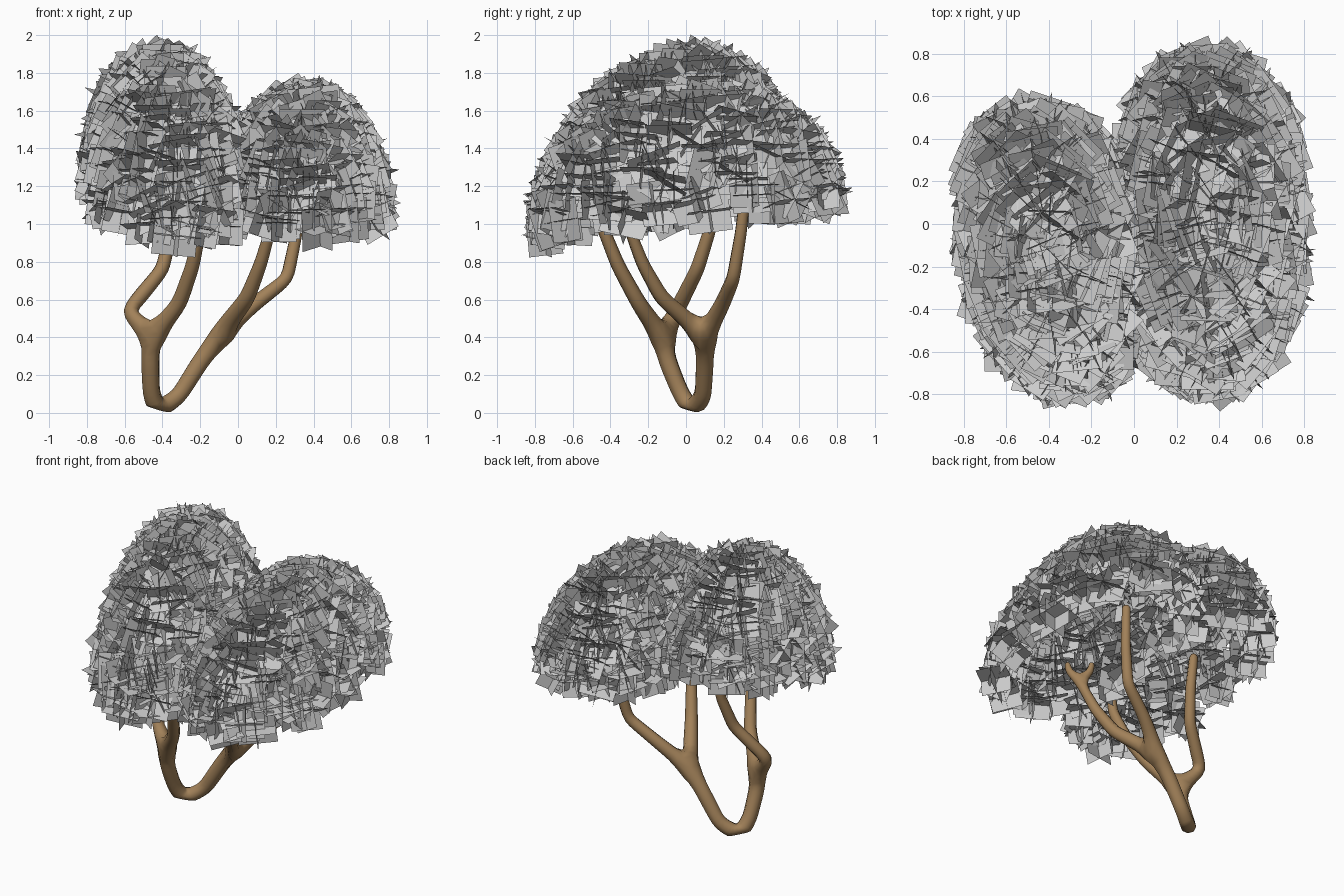
import bpy, bmesh, math, random
from mathutils import Vector, Matrix

if "Cube" in bpy.data.objects:
    bpy.data.objects.remove(bpy.data.objects["Cube"])

random.seed(4)

bark = bpy.data.materials.new("bark")
bark.diffuse_color = (0.36, 0.22, 0.10, 1)
bark.use_nodes = True
bark.node_tree.nodes["Principled BSDF"].inputs["Base Color"].default_value = bark.diffuse_color


def finish(bm, name):
    me = bpy.data.meshes.new(name)
    bm.to_mesh(me)
    bm.free()
    ob = bpy.data.objects.new(name, me)
    bpy.context.collection.objects.link(ob)
    return ob


# Trunk and branches: a skinned skeleton forking twice
bm = bmesh.new()
skin = bm.verts.layers.skin.verify()


def path(start, pts, r0, r1):
    out = []
    for i, p in enumerate(pts):
        v = bm.verts.new(p)
        r = r0 + (r1 - r0) * i / max(1, len(pts) - 1)
        v[skin].radius = (r, r)
        bm.edges.new((start, v))
        start = v
        out.append(v)
    return out


root = bm.verts.new((-0.425, 0.03, 0.012))
root[skin].radius = (0.053, 0.053)
root[skin].use_root = True

left = path(root, [(-0.46, -0.03, 0.107), (-0.465, -0.10, 0.28), (-0.46, -0.12, 0.39)], 0.05, 0.056)[-1]
right = path(root, [(-0.315, 0.09, 0.087), (-0.20, 0.10, 0.27), (-0.10, 0.10, 0.41)], 0.05, 0.056)[-1]

branches = [
    (left, [(-0.58, -0.05, 0.54), (-0.40, 0.06, 0.76), (-0.35, 0.13, 0.98), (-0.36, 0.15, 1.20)]),
    (left, [(-0.31, -0.25, 0.58), (-0.24, -0.36, 0.78), (-0.20, -0.44, 0.98), (-0.20, -0.46, 1.12)]),
    (right, [(0.05, -0.13, 0.61), (0.12, -0.23, 0.79), (0.18, -0.31, 1.00)]),
    (right, [(0.08, 0.19, 0.57), (0.26, 0.25, 0.71), (0.31, 0.29, 0.95), (0.33, 0.32, 1.22)]),
]
for start, pts in branches:
    tip = path(start, pts, 0.044, 0.030)[-1]
# small fork at the end of the inner right branch
tip = [v for v in bm.verts if (v.co - Vector((0.18, -0.31, 1.00))).length < 1e-4][0]
for s in (-1, 1):
    path(tip, [tip.co + Vector((0.05 * s, -0.04 * s, 0.07)),
               tip.co + Vector((0.06 * s, -0.05 * s, 0.14))], 0.026, 0.018)

tree = finish(bm, "trunk_and_branches")
tree.data.materials.append(bark)
sk = tree.modifiers.new("skin", 'SKIN')
sk.use_smooth_shade = True
sub = tree.modifiers.new("smooth", 'SUBSURF')
sub.levels = sub.render_levels = 1


# Foliage: two long, leaning domes covered in crossed leaf cards
def add_card(bm, c, u, v, w, h):
    vs = [bm.verts.new(c + u * (a * w / 2) + v * (b * h / 2))
          for a, b in ((-1, -1), (1, -1), (1, 1), (-1, 1))]
    bm.faces.new(vs)


def leaf_dome(name, centre, size, lean, skew, count):
    rx, ry, rz = size
    bm = bmesh.new()
    for i in range(count):
        z = (i + 0.5) / count
        a = i * 2.39996 + random.uniform(-0.25, 0.25)
        k = math.sqrt(1 - z * z)
        ca, sa = math.cos(a), math.sin(a)
        # slightly squared outline in plan
        q = (abs(ca) ** 2.4 + abs(sa) ** 2.4) ** (-1 / 2.4)
        x, y = ca * k * q * rx, sa * k * q * ry
        c = Vector(centre) + Vector((x + skew * y, y, z * rz + lean[0] * x + lean[1] * y))
        n = Vector((x / rx ** 2, y / ry ** 2, z / rz)).normalized()
        t = Vector((0, 0, 1)).cross(n).normalized()
        b = n.cross(t)
        axis = Vector([random.gauss(0, 1) for _ in range(3)]).normalized()
        turn = Matrix.Rotation(random.uniform(-0.65, 0.65), 3, axis)
        n, t, b = turn @ n, turn @ t, turn @ b
        s = random.uniform(0.9, 1.15)
        add_card(bm, c, t, b, 0.22 * s, 0.20 * s)
        add_card(bm, c, t, n, 0.22 * s, 0.17 * s)
        add_card(bm, c, b, n, 0.20 * s, 0.17 * s)
    return finish(bm, name)


leaf_dome("foliage_left", (-0.385, -0.12, 1.11), (0.37, 0.63, 0.74), (-0.04, 0.28), -0.13, 240)
leaf_dome("foliage_right", (0.35, 0.01, 1.05), (0.39, 0.75, 0.62), (0.0, 0.09), 0.0, 260)
